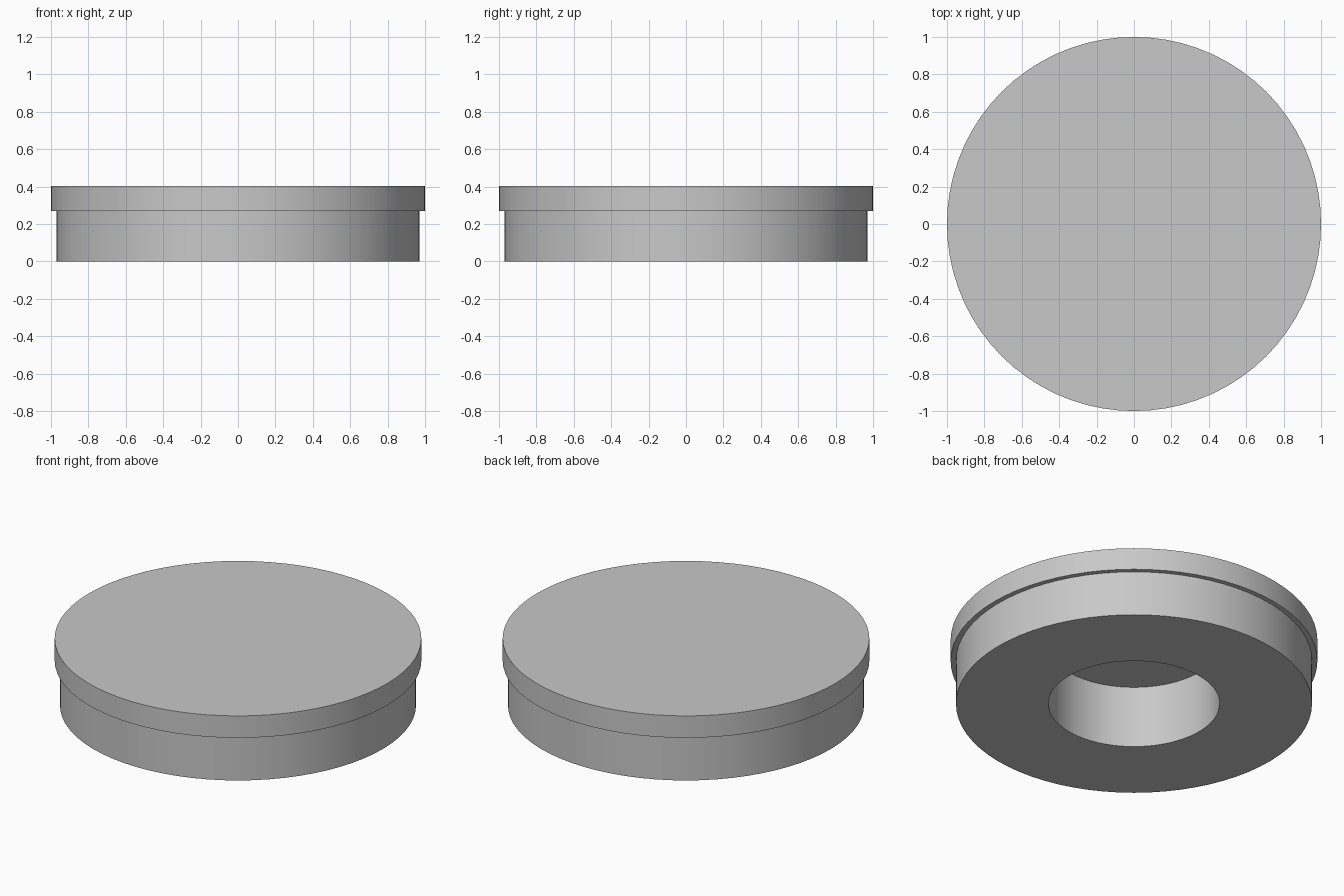
import bpy
import bmesh
import math

SEGMENTS = 72

cube = bpy.data.objects.get("Cube")
if cube:
    bpy.data.objects.remove(cube, do_unlink=True)

# Single plain grey finish
grey = bpy.data.materials.new("plain_grey")
grey.use_nodes = True
colour = (0.58, 0.58, 0.58, 1)
grey.diffuse_color = colour
grey.node_tree.nodes["Principled BSDF"].inputs["Base Color"].default_value = colour


def lathe(name, profile):
    """Revolve an (r, z) profile around z; end points are closed with discs."""
    bm = bmesh.new()
    rings = []
    for r, z in profile:
        ring = []
        for i in range(SEGMENTS):
            a = math.tau * i / SEGMENTS
            ring.append(bm.verts.new((r * math.cos(a), r * math.sin(a), z)))
        rings.append(ring)
    for low, high in zip(rings, rings[1:]):
        for i in range(SEGMENTS):
            j = (i + 1) % SEGMENTS
            bm.faces.new((low[i], low[j], high[j], high[i]))
    bm.faces.new(rings[0])
    bm.faces.new(rings[-1])
    bmesh.ops.recalc_face_normals(bm, faces=bm.faces)
    mesh = bpy.data.meshes.new(name)
    bm.to_mesh(mesh)
    bm.free()
    mesh.materials.append(grey)
    obj = bpy.data.objects.new(name, mesh)
    bpy.context.collection.objects.link(obj)
    bpy.ops.object.select_all(action="DESELECT")
    obj.select_set(True)
    bpy.context.view_layer.objects.active = obj
    bpy.ops.object.shade_smooth_by_angle(angle=math.radians(30))
    return obj


# Flanged disc: blind bore ceiling, bore wall, base, body wall, lip, top
lathe("flanged_disc", [
    (0.467, 0.373),
    (0.467, 0),
    (0.971, 0),
    (0.971, 0.27),
    (1, 0.27),
    (1, 0.402),
])
